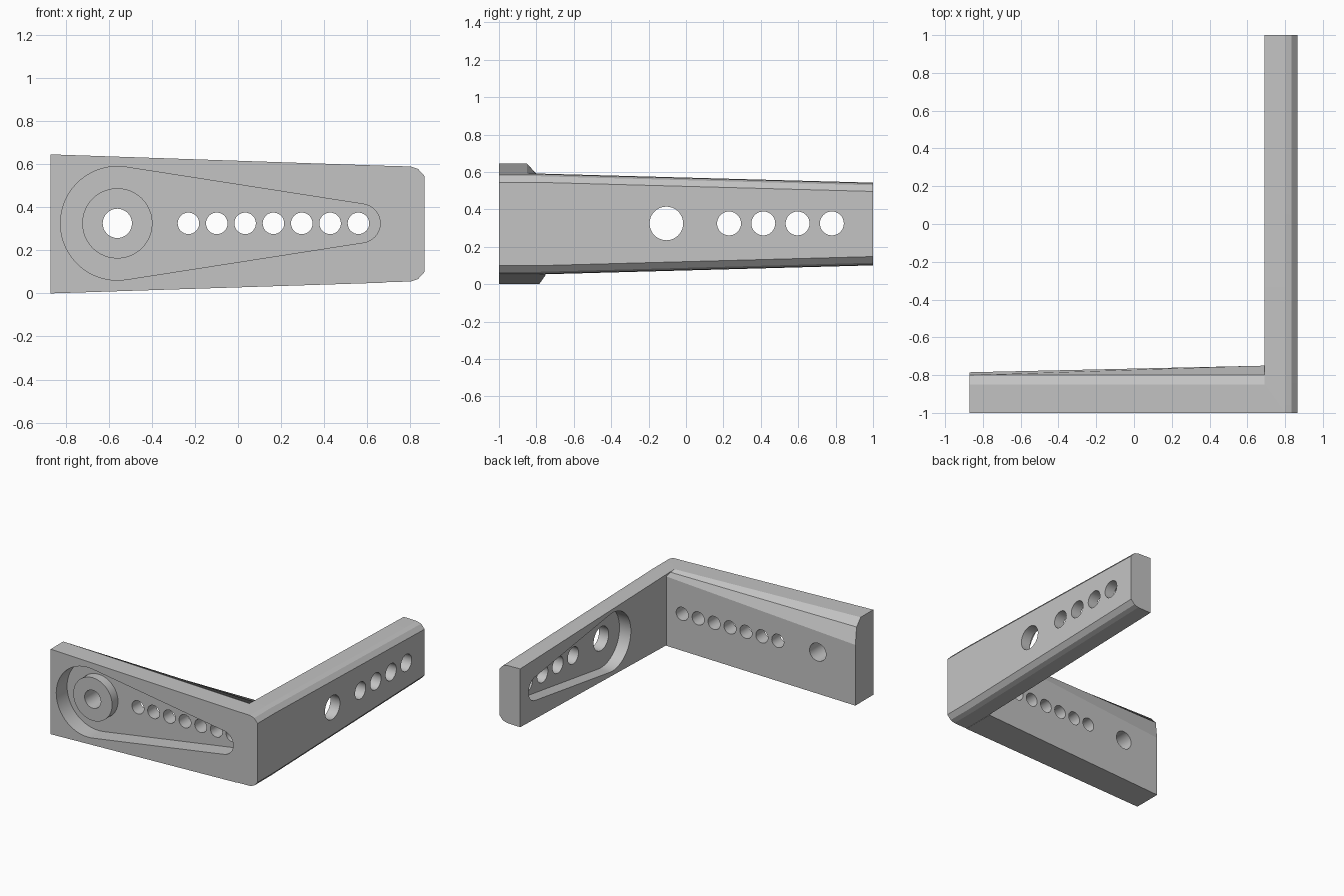
import bpy, bmesh, math
from mathutils import Matrix, Vector

if "Cube" in bpy.data.objects:
    bpy.data.objects.remove(bpy.data.objects["Cube"])

grey = bpy.data.materials.new("plain grey")
grey.diffuse_color = (0.55, 0.55, 0.55, 1)
grey.use_nodes = True
grey.node_tree.nodes["Principled BSDF"].inputs["Base Color"].default_value = grey.diffuse_color


def loft(name, rings):
    """Closed solid skinned through rings of 3D points."""
    bm = bmesh.new()
    rows = [[bm.verts.new(p) for p in ring] for ring in rings]
    n = len(rows[0])
    for a, b in zip(rows, rows[1:]):
        for i in range(n):
            j = (i + 1) % n
            bm.faces.new((a[i], a[j], b[j], b[i]))
    bm.faces.new(rows[0])
    bm.faces.new(rows[-1][::-1])
    bmesh.ops.recalc_face_normals(bm, faces=bm.faces)
    me = bpy.data.meshes.new(name)
    bm.to_mesh(me)
    bm.free()
    ob = bpy.data.objects.new(name, me)
    bpy.context.collection.objects.link(ob)
    me.materials.append(grey)
    return ob


def teardrop(c1, r1, c2, r2, z, n=32):
    """Outline around a big and a small circle joined by tangents."""
    a = math.acos((r1 - r2) / (c2 - c1))
    pts = []
    for i in range(n + 1):
        t = a + (2 * math.pi - 2 * a) * i / n
        pts.append((c1 + r1 * math.cos(t), z + r1 * math.sin(t)))
    for i in range(n // 2 + 1):
        t = -a + 2 * a * i / (n // 2)
        pts.append((c2 + r2 * math.cos(t), z + r2 * math.sin(t)))
    return pts


def circle(c, r, z, n=48):
    return [(c + r * math.cos(2 * math.pi * i / n), z + r * math.sin(2 * math.pi * i / n))
            for i in range(n)]


def prism_y(name, pts, y0, y1):
    return loft(name, [[(u, y, v) for u, v in pts] for y in (y0, y1)])


def prism_x(name, pts, x0, x1):
    return loft(name, [[(x, u, v) for u, v in pts] for x in (x0, x1)])


def combine(target, tool, op):
    """Apply a boolean, then remove the tool."""
    m = target.modifiers.new(op, 'BOOLEAN')
    m.operation, m.object, m.solver = op, tool, 'EXACT'
    bpy.context.view_layer.objects.active = target
    bpy.ops.object.modifier_apply(modifier=m.name)
    bpy.data.objects.remove(tool)


ZC = 0.325  # height of every hole axis

# front arm: tapering, with a chamfered upper back edge that fades at the corner
left = [(-1, 0), (-1, .645), (-.85, .645), (-.80, .59), (-.785, .46), (-.785, 0)]
right = [(-1, .05), (-1, .592), (-.85, .592), (-.80, .588), (-.75, .575), (-.75, .05)]
front_arm = loft("front_arm", [[(-.87, y, z) for y, z in left],
                               [(.69, y, z) for y, z in right]])


# side arm: chamfered outer edges, tapering towards the back
def side_ring(y, half):
    top = [(.69, half), (.80, half - .003), (.835, half - .014), (.865, half - .047)]
    sec = top + [(x, -h) for x, h in reversed(top)]
    return [(x, y, .322 + h) for x, h in sec]


bracket = loft("bracket", [side_ring(-1, .270), side_ring(-.8, .270), side_ring(1, .221)])
combine(bracket, front_arm, 'UNION')

# teardrop pockets: outer face of the front arm, inner face of the side arm
combine(bracket, prism_y("front_pocket", teardrop(-.56, .264, .57, .09, ZC), -1.1, -.87),
        'DIFFERENCE')
combine(bracket, prism_x("side_pocket", teardrop(-.105, .22, .81, .09, ZC), .6, .785),
        'DIFFERENCE')

# round boss standing in the front pocket
combine(bracket, prism_y("boss", circle(-.56, .163, ZC), -.94, -.85), 'UNION')

# front arm holes: pivot hole and a row of seven
for x, r in [(-.56, .068)] + [(-.23 + .1315 * i, .05) for i in range(7)]:
    combine(bracket, prism_y("front_hole", circle(x, r, ZC, 32), -1.2, -.6), 'DIFFERENCE')

# side arm holes: pivot hole and a row of four
for y, r in [(-.105, .09)] + [(.23 + .1833 * i, .064) for i in range(4)]:
    combine(bracket, prism_x("side_hole", circle(y, r, ZC, 32), .5, 1.0), 'DIFFERENCE')

bpy.ops.object.select_all(action='DESELECT')
bracket.select_set(True)
bpy.context.view_layer.objects.active = bracket
bpy.ops.object.shade_smooth_by_angle(angle=math.radians(14))
